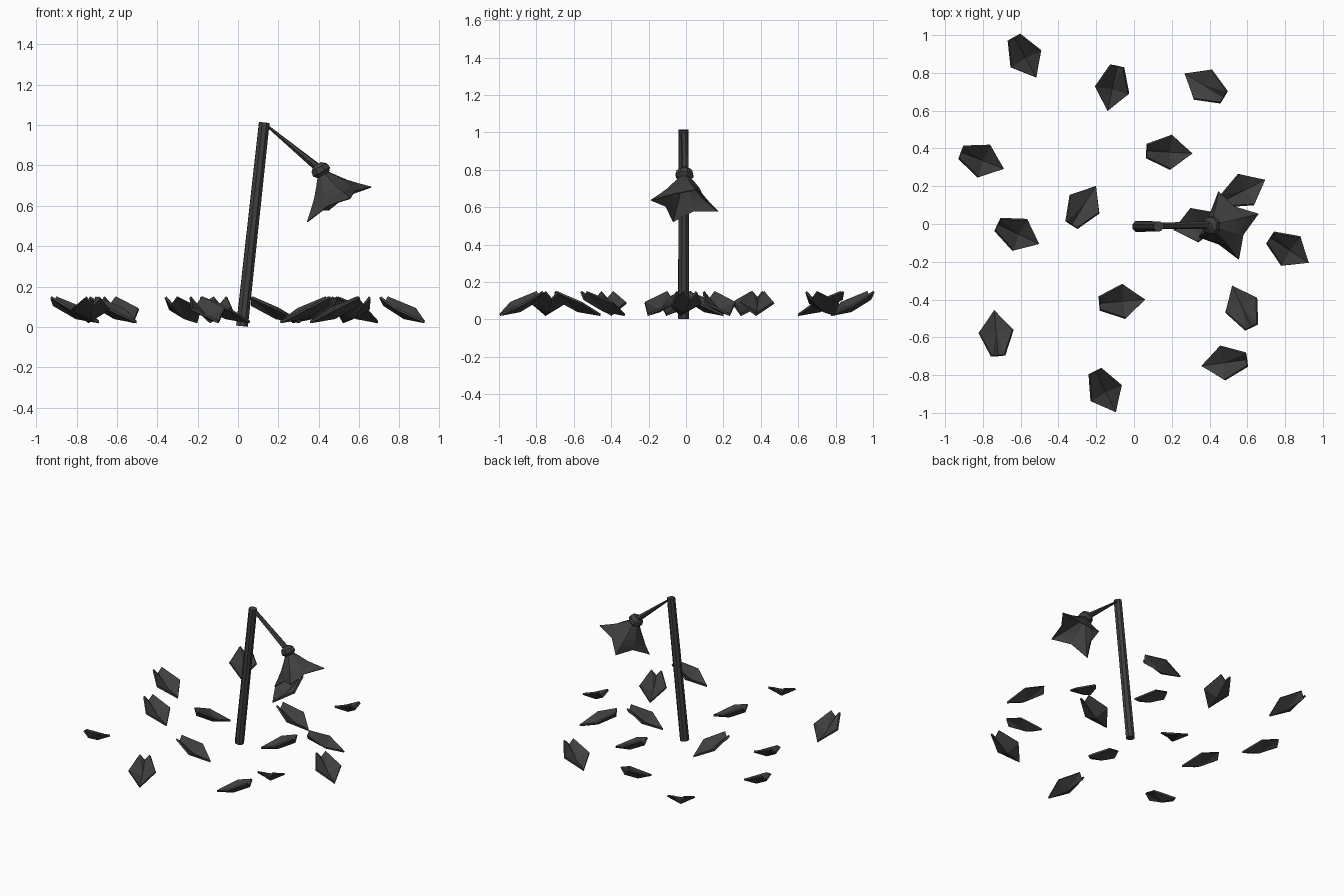
import bpy
import math
from mathutils import Vector

cube = bpy.data.objects.get("Cube")
if cube:
    bpy.data.objects.remove(cube, do_unlink=True)

mat = bpy.data.materials.new("charcoal")
mat.use_nodes = True
colour = (0.05, 0.05, 0.05, 1)
mat.diffuse_color = colour
mat.node_tree.nodes["Principled BSDF"].inputs["Base Color"].default_value = colour


def make(name, verts, faces, thickness=0):
    mesh = bpy.data.meshes.new(name)
    mesh.from_pydata(verts, [], faces)
    mesh.materials.append(mat)
    obj = bpy.data.objects.new(name, mesh)
    bpy.context.collection.objects.link(obj)
    if thickness:
        mod = obj.modifiers.new("thickness", "SOLIDIFY")
        mod.thickness = thickness
        mod.offset = -1
    return obj


def loft(name, start, axis, rings, sides, capped=True, thickness=0, min_side=0):
    """Rings of (distance, ridge radius, valley distance, valley radius) along an axis."""
    axis = Vector(axis).normalized()
    side = Vector((0, 1, 0))
    across = side.cross(axis).normalized()
    verts, faces = [], []
    for d, r, dv, rv in rings:
        for i in range(sides):
            a = math.tau * i / sides - 0.33
            dist, rad = (d, r) if i % 2 == 0 else (dv, rv)
            verts.append(Vector(start) + axis * dist + across * math.cos(a) * rad
                         + side * math.sin(a) * max(rad, min_side))
    for k in range(len(rings) - 1):
        for i in range(sides):
            j = (i + 1) % sides
            faces.append((k * sides + i, k * sides + j,
                          (k + 1) * sides + j, (k + 1) * sides + i))
    if capped:
        last = (len(rings) - 1) * sides
        faces.append(tuple(reversed(range(sides))))
        faces.append(tuple(last + i for i in range(sides)))
    return make(name, verts, faces, thickness)


def tube(name, start, end, r0, r1, sides, min_side=0):
    axis = Vector(end) - Vector(start)
    n = axis.length
    return loft(name, start, axis, [(0, r0, 0, r0), (n, r1, n, r1)], sides,
                min_side=min_side)


# Leaning stem and the drooping stalk, which is flattened at the top
tube("stem", (0.02, -0.013, 0.004), (0.13, -0.013, 1.013), 0.031, 0.028, 8)
tube("flower_stalk", (0.14, -0.01, 1.0), (0.40, -0.005, 0.785), 0.006, 0.021, 6, 0.017)

# Faceted bulb where stalk meets bloom
tilt = (0.48, 0, -0.88)
neck = (0.41, -0.008, 0.775)
bulb = [(-0.036, 0.022), (-0.018, 0.045), (0.008, 0.051), (0.03, 0.03)]
loft("flower_bulb", neck, tilt, [(d, r, d, r) for d, r in bulb], 8)

# Four-pointed hanging bloom, open at the bottom
loft("flower_bell", neck, tilt,
     [(0.02, 0.03, 0.02, 0.03), (0.06, 0.062, 0.06, 0.06),
      (0.105, 0.1, 0.105, 0.09), (0.145, 0.142, 0.14, 0.104),
      (0.19, 0.192, 0.17, 0.112)], 8, capped=False, thickness=0.006)

# Fallen petals: blunt raised end, low pointed tip, creased down the middle
# (centre x, centre y, direction of the tip in degrees)
petals = [
    (-0.575, 0.88, -61), (-0.115, 0.715, -102), (0.37, 0.735, 149),
    (0.19, 0.38, -3), (-0.80, 0.335, -21), (0.588, 0.18, 27),
    (-0.265, 0.1, 58), (-0.61, -0.055, -25), (0.825, -0.14, -33),
    (-0.06, -0.41, 5), (0.57, -0.435, 115), (-0.73, -0.575, 95),
    (0.475, -0.735, 188), (-0.15, -0.89, -63), (0.325, -0.005, 193),
]
outline = [(-0.12, 0, 0.115), (-0.12, -0.031, 0.152), (0.01, -0.088, 0.094),
           (0.12, 0, 0.03), (0.01, 0.088, 0.094), (-0.12, 0.031, 0.152),
           (0, 0, 0.05)]
fan = [(6, 0, 1), (6, 1, 2), (6, 2, 3), (6, 3, 4), (6, 4, 5), (6, 5, 0)]
for n, (x, y, angle) in enumerate(petals):
    petal = make(f"fallen_petal_{n + 1}", outline, fan, 0.012)
    petal.location = (x, y, 0)
    petal.rotation_euler.z = math.radians(angle)
